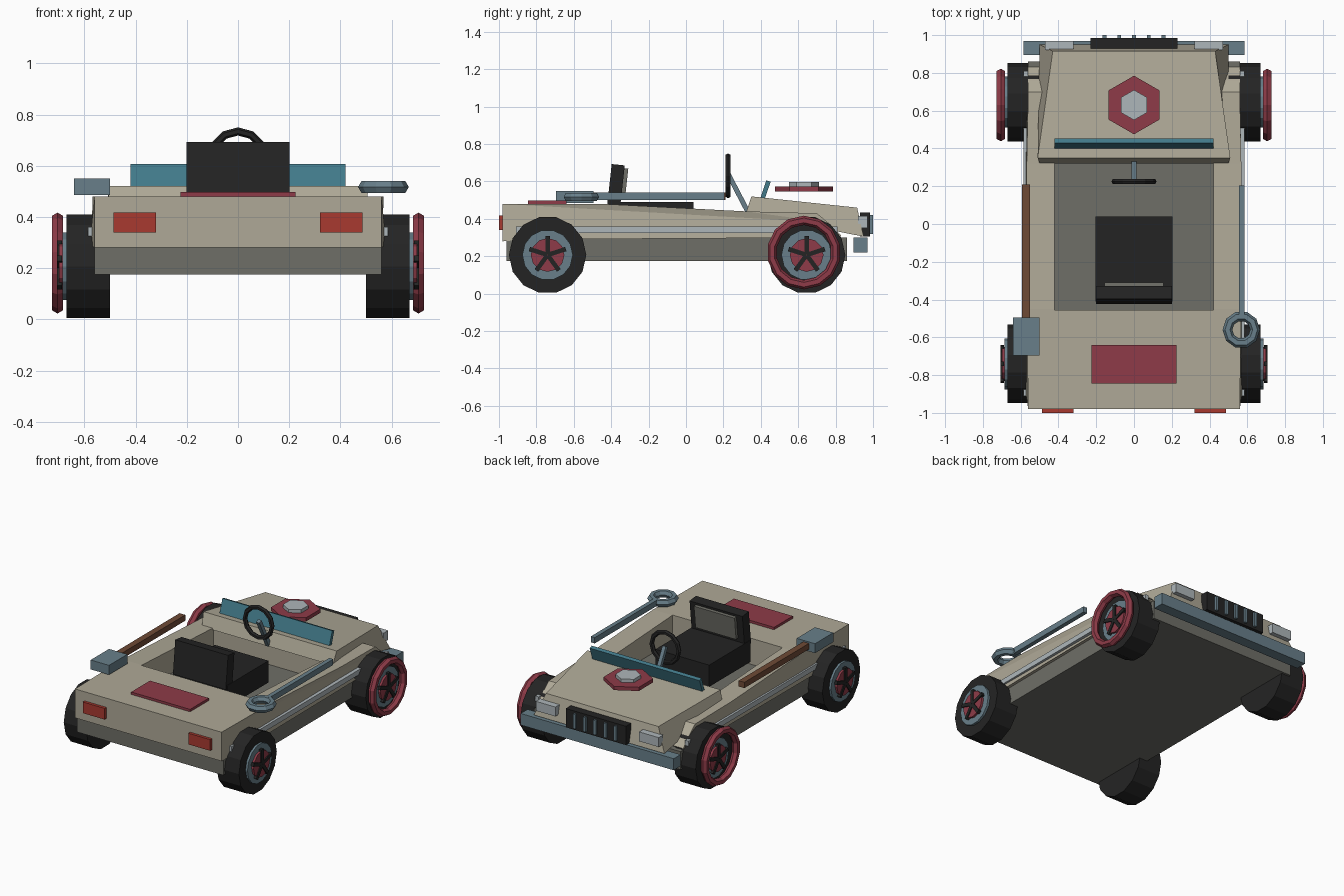
import bpy, bmesh, math
from mathutils import Vector, Matrix

if "Cube" in bpy.data.objects:
    bpy.data.objects.remove(bpy.data.objects["Cube"])


def mat(name, hexcol):
    def lin(c):
        c /= 255
        return c / 12.92 if c < 0.04045 else ((c + 0.055) / 1.055) ** 2.4
    m = bpy.data.materials.new(name)
    m.diffuse_color = [lin(int(hexcol[i:i + 2], 16)) for i in (0, 2, 4)] + [1]
    m.use_nodes = True
    m.node_tree.nodes["Principled BSDF"].inputs["Base Color"].default_value = m.diffuse_color
    return m


TAN = mat("tan paint", "AFA997")
GREY = mat("dark grey", "6E6E67")
BLACK = mat("black rubber", "242424")
RED = mat("dull red", "8E3B48")
STEEL = mat("blue steel", "687F8A")
LIGHT = mat("light grey", "AEB6BA")
TEAL = mat("teal glass", "427A8A")
BROWN = mat("brown wood", "6F4A36")
LAMP = mat("lamp red", "A83A30")


def make(name, bm, m, matrix=None):
    if matrix:
        bmesh.ops.transform(bm, matrix=matrix, verts=bm.verts)
    bmesh.ops.recalc_face_normals(bm, faces=bm.faces)
    me = bpy.data.meshes.new(name)
    bm.to_mesh(me)
    bm.free()
    me.materials.append(m)
    ob = bpy.data.objects.new(name, me)
    bpy.context.collection.objects.link(ob)
    return ob


def box(name, x, y, z, m, tilt=0):
    """Box from ranges, optionally tilted about its x axis."""
    c = Vector([(a + b) / 2 for a, b in (x, y, z)])
    bm = bmesh.new()
    bmesh.ops.create_cube(bm, size=1)
    bmesh.ops.scale(bm, vec=[b - a for a, b in (x, y, z)], verts=bm.verts)
    return make(name, bm, m, Matrix.Translation(c) @ Matrix.Rotation(tilt, 4, 'X'))


def disc(name, c, r, depth, n, m, axis='Z', spin=0):
    bm = bmesh.new()
    bmesh.ops.create_cone(bm, cap_ends=True, segments=n, radius1=r, radius2=r, depth=depth)
    rot = Matrix.Rotation(math.pi / 2, 4, 'Y') if axis == 'X' else Matrix()
    return make(name, bm, m, Matrix.Translation(c) @ rot @ Matrix.Rotation(spin, 4, 'Z'))


def ring(name, c, R, r, n, k, m, axis='Z'):
    bm = bmesh.new()
    grid = []
    for i in range(n):
        a = 2 * math.pi * i / n
        grid.append([bm.verts.new(((R + r * math.cos(b)) * math.cos(a),
                                   (R + r * math.cos(b)) * math.sin(a), r * math.sin(b)))
                     for b in (2 * math.pi * j / k for j in range(k))])
    for i in range(n):
        for j in range(k):
            p, q = grid[i], grid[(i + 1) % n]
            bm.faces.new((p[j], q[j], q[(j + 1) % k], p[(j + 1) % k]))
    rot = {'X': Matrix.Rotation(math.pi / 2, 4, 'Y'),
           'Y': Matrix.Rotation(math.pi / 2, 4, 'X'), 'Z': Matrix()}[axis]
    return make(name, bm, m, Matrix.Translation(c) @ rot)


def slab(name, pts, m):
    """Side profile of (half width, y, z) points spanned across x."""
    bm = bmesh.new()
    L = [bm.verts.new((-w, y, z)) for w, y, z in pts]
    R = [bm.verts.new((w, y, z)) for w, y, z in pts]
    bm.faces.new(L)
    bm.faces.new(R[::-1])
    for i in range(len(pts)):
        j = (i + 1) % len(pts)
        bm.faces.new((L[i], R[i], R[j], L[j]))
    return make(name, bm, m)


# Chassis and body shell with cockpit opening
box("chassis", (-.56, .56), (-.96, .86), (.175, .30), GREY)
body = slab("body", [(.56, -.98, .28), (.56, -.98, .48), (.568, -.45, .48), (.568, .32, .44),
                     (.56, .70, .43), (.56, .76, .38), (.56, .83, .31), (.57, .82, .30),
                     (.58, .5, .298), (.58, -.85, .29)], TAN)
cutter = box("cockpit_cutter", (-.42, .42), (-.455, .33), (.1, .7), TAN)
cutter.hide_render = True
cutter.hide_viewport = True
cut = body.modifiers.new("cockpit", 'BOOLEAN')
cut.operation = 'DIFFERENCE'
cut.solver = 'EXACT'
cut.object = cutter

# Hood, narrower at its top front edge
slab("hood", [(.51, .35, .52), (.43, .915, .46), (.50, .95, .305), (.50, .32, .43)], TAN)

# Windscreen
box("windscreen", (-.42, .42), (.413, .437), (.505, .605), TEAL, -.33)

# Hood badge, floating above the hood, and rear deck plate
disc("hood_hexagon", (0, .63, .56), .155, .026, 6, RED)
disc("hood_hexagon_center", (0, .63, .584), .08, .024, 6, LIGHT)
box("rear_deck_plate", (-.225, .225), (-.845, -.64), (.475, .497), RED)

# Front end
box("bumper", (-.585, .585), (.895, .97), (.22, .30), STEEL)
box("grille", (-.23, .23), (.93, .985), (.305, .435), BLACK)
for i in range(5):
    x = (i - 2) * .078
    box("grille_bar", (x - .01, x + .01), (.97, 1.0), (.32, .42), STEEL)

# Parts on both sides
for s in (-1, 1):
    def sx(a, b):
        return tuple(sorted((s * a, s * b)))
    box("headlight", sx(.32, .47), (.92, .97), (.35, .415), LIGHT)
    box("tail_light", sx(.32, .487), (-1.0, -.965), (.34, .417), LAMP)
    box("side_trim", sx(.56, .586), (-.91, .81), (.325, .36), LIGHT)

    # Wheels; the front pair carries a red hand rim
    for pos, y in (("rear", -.74), ("front", .645)):
        z = .207
        disc(pos + "_tyre", (s * .585, y, z), .207, .17, 14, BLACK, 'X')
        disc(pos + "_hub", (s * .67, y, z), .135, .03, 14, STEEL, 'X')
        disc(pos + "_hub_cap", (s * .685, y, z), .09, .03, 12, RED, 'X')
        for i in range(5):
            a = i * math.tau / 5
            bm = bmesh.new()
            bmesh.ops.create_cube(bm, size=1)
            bmesh.ops.scale(bm, vec=(.02, .024, .10), verts=bm.verts)
            bmesh.ops.translate(bm, vec=(0, 0, .052), verts=bm.verts)
            make(pos + "_spoke", bm, BLACK,
                 Matrix.Translation((s * .697, y, z)) @ Matrix.Rotation(a, 4, 'X'))
    ring("front_wheel_rim", (s * .705, .63, .22), .172, .025, 14, 6, RED, 'X')

# Seat
box("seat_base", (-.205, .205), (-.41, .04), (.34, .49), BLACK)
box("seat_back", (-.202, .202), (-.41, -.34), (.46, .69), BLACK, -.11)
box("seat_back_panel", (-.155, .155), (-.345, -.317), (.515, .67), GREY, -.11)

# Steering wheel and column
ring("steering_wheel", (0, .225, .63), .104, .016, 12, 6, BLACK, 'Y')
box("steering_column", (-.013, .013), (.267, .293), (.42, .65), STEEL, .48)

# Wrench on the right side
box("wrench_handle", (.555, .585), (-.49, .205), (.50, .54), STEEL)
ring("wrench_ring", (.568, -.56, .517), .073, .026, 10, 6, STEEL)

# Hammer on the left side
box("hammer_handle", (-.594, -.55), (-.50, .21), (.50, .54), BROWN)
box("hammer_head", (-.64, -.50), (-.695, -.495), (.485, .55), STEEL)
